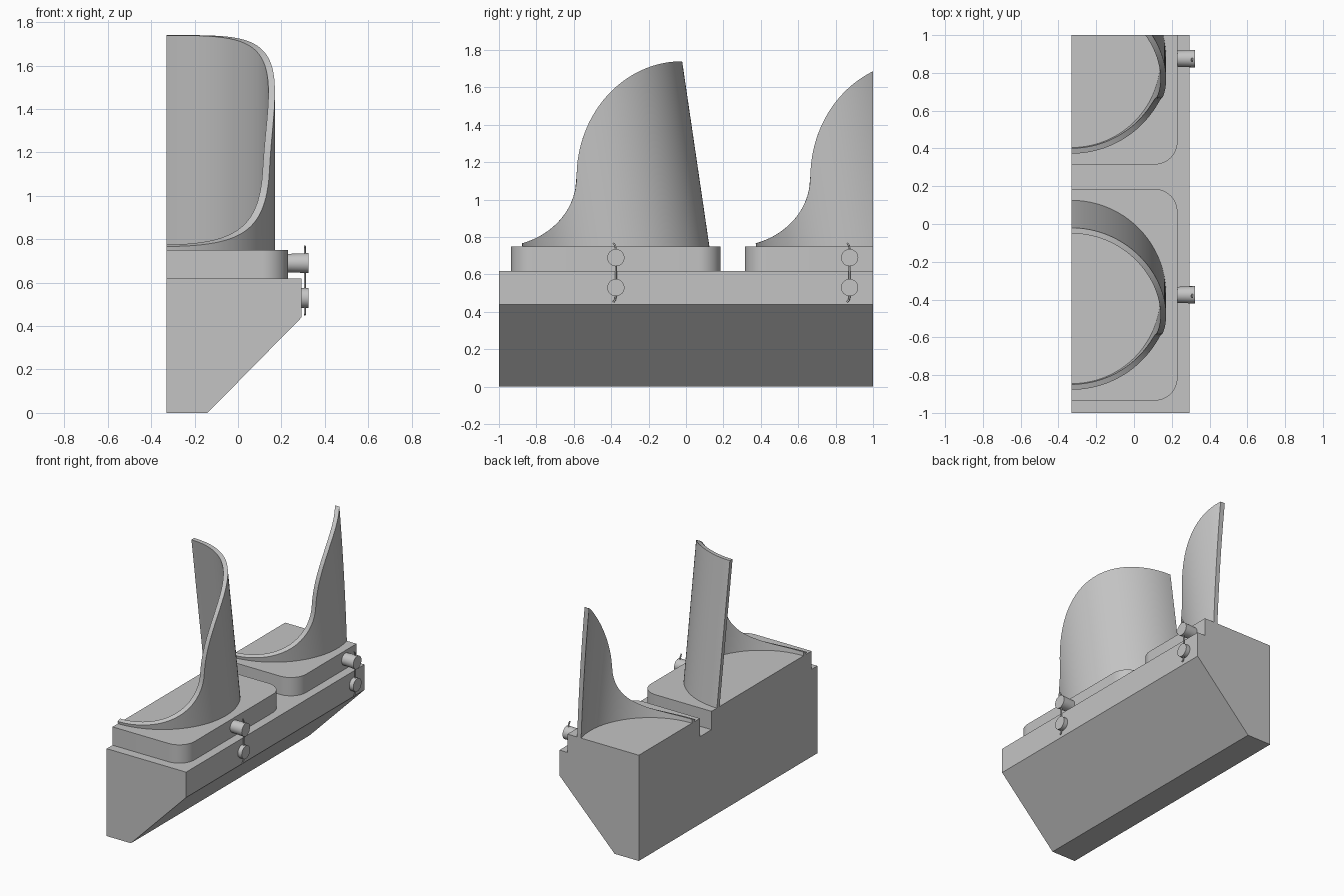
import bpy, bmesh
from math import sin, cos, pi, radians
from mathutils import Matrix, Vector

cube = bpy.data.objects.get("Cube")
if cube:
    bpy.data.objects.remove(cube, do_unlink=True)

grey = bpy.data.materials.new("plain_grey")
grey.use_nodes = True
grey.diffuse_color = (0.55, 0.55, 0.55, 1)
grey.node_tree.nodes["Principled BSDF"].inputs["Base Color"].default_value = (0.55, 0.55, 0.55, 1)

BACK = 1.0          # rear plane where everything is sliced off
LEFT = -0.33        # flat side of the half model
DECK, PLATE = 0.62, 0.75
R, WALL = 0.5, 0.03
LEAN = 0.147        # backward shear of the shell per unit height


def finish(name, bm, smooth=False):
    """Slice at the rear plane, close the cut and make the object."""
    if max(v.co.y for v in bm.verts) > BACK + 0.001:
        bmesh.ops.bisect_plane(bm, geom=bm.verts[:] + bm.edges[:] + bm.faces[:],
                               plane_co=(0, BACK, 0), plane_no=(0, 1, 0), clear_outer=True)
        bmesh.ops.holes_fill(bm, edges=[e for e in bm.edges if e.is_boundary], sides=0)
    bmesh.ops.recalc_face_normals(bm, faces=bm.faces[:])
    mesh = bpy.data.meshes.new(name)
    bm.to_mesh(mesh)
    bm.free()
    obj = bpy.data.objects.new(name, mesh)
    bpy.context.collection.objects.link(obj)
    mesh.materials.append(grey)
    if smooth:
        bpy.ops.object.select_all(action='DESELECT')
        obj.select_set(True)
        bpy.context.view_layer.objects.active = obj
        bpy.ops.object.shade_smooth_by_angle(angle=radians(30))
    return obj


def prism(name, points, direction, smooth=False):
    bm = bmesh.new()
    face = bm.faces.new([bm.verts.new(p) for p in points])
    ext = bmesh.ops.extrude_face_region(bm, geom=[face], use_keep_orig=True)
    bmesh.ops.translate(bm, vec=direction,
                        verts=[g for g in ext["geom"] if isinstance(g, bmesh.types.BMVert)])
    return finish(name, bm, smooth)


# Side outline of the shell rim: a hollow arc running into a rounded arc
STEPS = 60
rim = [(-1.0 + 0.415 * sin(a), 1.12 - 0.37 * cos(a))
       for a in (pi / 2 * i / STEPS for i in range(STEPS + 1))]
rim += [(-0.02 - 0.565 * cos(a), 1.12 + 0.62 * sin(a))
        for a in (pi / 2 * i / STEPS for i in range(1, STEPS + 1))]
rim = [(y + LEAN * (z - PLATE), z) for y, z in rim]


def rim_height(s):
    for (s0, z0), (s1, z1) in zip(rim, rim[1:]):
        if s <= s1:
            return z0 + (z1 - z0) * (s - s0) / (s1 - s0)
    return rim[-1][1]


def shell(name, yc):
    """Leaning half tube whose top follows the rim outline."""
    bm = bmesh.new()
    rings = []
    count = 160
    for i in range(count + 1):
        a = -pi / 2 + pi * i / count

        def point(r, top):
            z = rim_height(-0.375 + r * sin(a)) if top else PLATE
            return bm.verts.new((LEFT + r * cos(a), yc + r * sin(a) - LEAN * (z - PLATE), z))
        rings.append([point(R, False), point(R, True), point(R - WALL, True), point(R - WALL, False)])
    for p, q in zip(rings, rings[1:]):
        for k in range(4):
            n = (k + 1) % 4
            bm.faces.new((p[k], p[n], q[n], q[k]))
    bm.faces.new(rings[0])
    bm.faces.new(rings[-1])
    return finish(name, bm, True)


def pin(name, x0, x1, y, z, r0, r1):
    bm = bmesh.new()
    turn = Matrix.Translation(Vector(((x0 + x1) / 2, y, z))) @ Matrix.Rotation(pi / 2, 4, 'Y')
    bmesh.ops.create_cone(bm, cap_ends=True, segments=32, radius1=r0, radius2=r1,
                          depth=x1 - x0, matrix=turn)
    return finish(name, bm, True)


def wire(name, y):
    curve = bpy.data.curves.new(name, 'CURVE')
    curve.dimensions = '3D'
    curve.bevel_depth = 0.005
    curve.bevel_resolution = 2
    curve.use_fill_caps = True
    path = [(-0.014, 0.768), (-0.004, 0.755), (0, 0.735), (0, 0.61),
            (0, 0.485), (-0.004, 0.465), (-0.014, 0.452)]
    spline = curve.splines.new('POLY')
    spline.points.add(len(path) - 1)
    for p, (dy, z) in zip(spline.points, path):
        p.co = (0.308, y + dy, z, 1)
    curve.materials.append(grey)
    bpy.context.collection.objects.link(bpy.data.objects.new(name, curve))


# Base block with the sloped underside
section = [(LEFT, 0), (-0.14, 0), (0.293, 0.44), (0.293, DECK), (LEFT, DECK)]
prism("base_block", [(x, -1, z) for x, z in section], (0, 2, 0))

# Two repeats; the rear one is sliced by the back plane
for label, yc in (("front", -0.375), ("rear", 0.875)):
    half, right, rad = 0.56, 0.23, 0.12
    outline = [(LEFT, yc - half)]
    for side in (-1, 1):
        for i in range(13):
            a = pi / 2 * (i / 12 - (side < 0))
            outline.append((right - rad + rad * cos(a), yc + side * (half - rad) + rad * sin(a)))
    outline.append((LEFT, yc + half))
    prism(label + "_mount_plate", [(x, y, DECK) for x, y in outline], (0, 0, PLATE - DECK), True)
    shell(label + "_curved_shell", yc)
    pin(label + "_upper_pin", 0.22, 0.324, yc, 0.69, 0.042, 0.046)
    pin(label + "_lower_pin", 0.285, 0.324, yc, 0.53, 0.046, 0.046)
    wire(label + "_tie_wire", yc)
